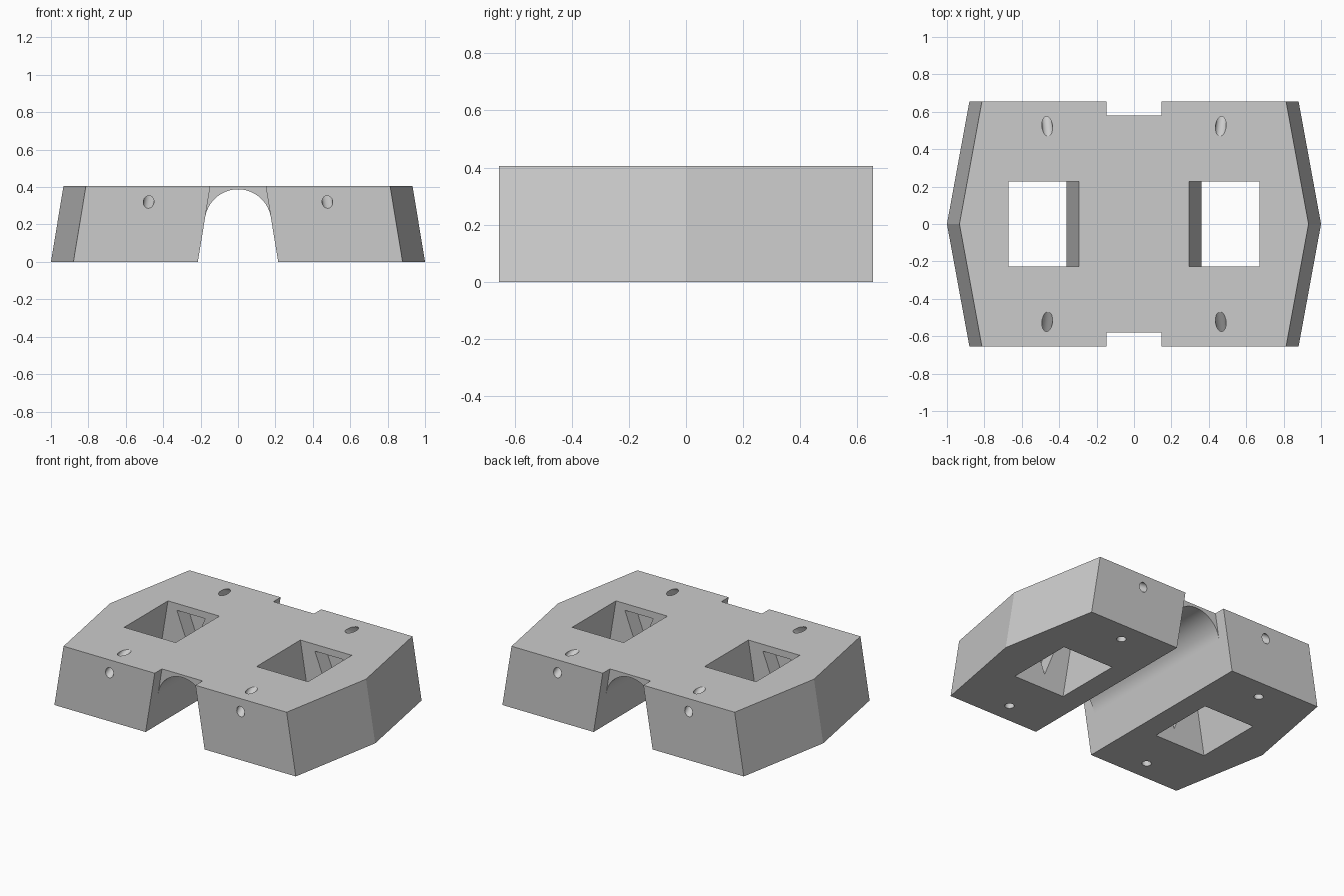
import bpy, bmesh, math
from mathutils import Vector

if "Cube" in bpy.data.objects:
    bpy.data.objects.remove(bpy.data.objects["Cube"])

H = 0.405          # block height
SL = 0.165         # sideways lean per unit of height, shared by all slanted walls


def hull(name, points):
    """Convex solid around the given points, with flat faces merged."""
    bm = bmesh.new()
    for p in points:
        bm.verts.new(p)
    bmesh.ops.convex_hull(bm, input=bm.verts[:])
    bmesh.ops.dissolve_limit(bm, angle_limit=0.002, verts=bm.verts[:], edges=bm.edges[:])
    bmesh.ops.recalc_face_normals(bm, faces=bm.faces[:])
    me = bpy.data.meshes.new(name)
    bm.to_mesh(me)
    bm.free()
    ob = bpy.data.objects.new(name, me)
    bpy.context.collection.objects.link(ob)
    return ob


def along_y(profile, y0, y1):
    return [(x, y, z) for x, z in profile for y in (y0, y1)]


def rod(name, a, b, r=0.0285, n=24):
    a, b = Vector(a), Vector(b)
    q = (b - a).to_track_quat('Z', 'Y')
    ring = [q @ Vector((r * math.cos(2 * math.pi * i / n), r * math.sin(2 * math.pi * i / n), 0))
            for i in range(n)]
    return hull(name, [c + v for c in (a, b) for v in ring])


# Main block: hexagonal plan, slanted sides
body = hull("block_body", [(s * (x - SL * z), y, z) for s in (-1, 1) for z in (0, H)
                           for x, y in ((0.88, -0.655), (1.0, 0), (0.88, 0.655))])
cutters = []

# Arched channel underneath, running front to back
lean = math.atan(SL)
cz = 0.21
r = (0.215 - SL * cz) * math.cos(lean)
arch = [(-0.215 - SL * 0.1, -0.1), (0.215 + SL * 0.1, -0.1)]
for i in range(41):
    a = lean + (math.pi - 2 * lean) * i / 40
    arch.append((r * math.cos(a), cz + r * math.sin(a)))
cutters.append(hull("arch_cutter", along_y(arch, -0.8, 0.8)))

# Notches at both ends of the channel roof
for sy in (-1, 1):
    prof = [(s * (0.215 - SL * z), z) for s in (-1, 1) for z in (0.24, 0.5)]
    cutters.append(hull("notch_cutter", along_y(prof, sy * 0.58, sy * 0.8)))

for sx in (-1, 1):
    # Leaning rectangular window
    prof = [(sx * (x - SL * z), z) for x in (0.362, 0.737) for z in (-0.1, 0.5)]
    cutters.append(hull("window_cutter", along_y(prof, -0.228, 0.228)))
    for sy in (-1, 1):
        # Triangular recess in the window's end walls
        tri = [(sx * 0.40, 0.36), (sx * 0.605, 0.36), (sx * 0.505, 0.1)]
        cutters.append(hull("recess_cutter", along_y(tri, sy * 0.2, sy * 0.33)))
        # Angled hole linking the end face and the top
        p = Vector((sx * 0.478, sy * 0.655, 0.32))
        d = Vector((-sx * 0.014, -sy * 0.133, 0.085))
        cutters.append(rod("top_hole_cutter", p - d, p + 2 * d))
        # Hole in the underside
        cutters.append(rod("bottom_hole_cutter", (sx * 0.545, sy * 0.52, -0.06),
                           (sx * (0.535 - SL * 0.2), sy * 0.52, 0.2)))

# Carve everything out of the block
bpy.context.view_layer.objects.active = body
body.select_set(True)
for c in cutters:
    c.hide_render = True
    m = body.modifiers.new("cut", 'BOOLEAN')
    m.operation = 'DIFFERENCE'
    m.solver = 'EXACT'
    m.object = c
    bpy.ops.object.modifier_apply(modifier=m.name)
    bpy.data.objects.remove(c)

bpy.ops.object.shade_smooth_by_angle(angle=math.radians(20))
